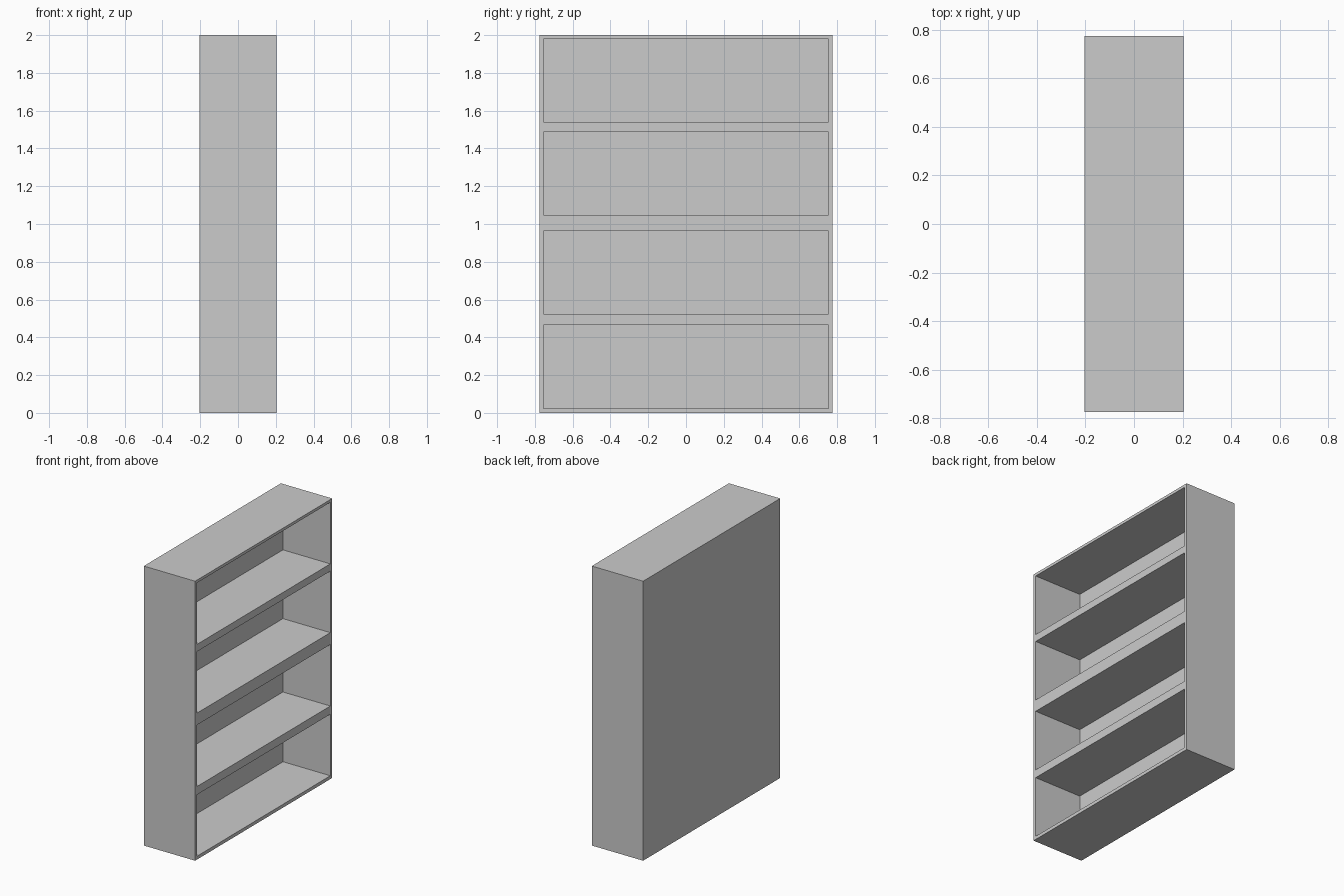
import bpy

if "Cube" in bpy.data.objects:
    bpy.data.objects.remove(bpy.data.objects["Cube"])

HALF_X, HALF_Y, HEIGHT = 0.203, 0.775, 2.0
BACK_X = -0.172          # inner face of the back panel
INNER_Y = 0.754          # inner faces of the side panels
BAYS = [0.024, 0.523, 1.048, 1.54]   # floor height of each bay
BAY_HEIGHT = 0.44


def box(name, lo, hi):
    centre = [(a + b) / 2 for a, b in zip(lo, hi)]
    bpy.ops.mesh.primitive_cube_add(size=1, location=centre)
    ob = bpy.context.object
    ob.name = name
    ob.scale = [b - a for a, b in zip(lo, hi)]
    bpy.ops.object.transform_apply(location=True, rotation=False, scale=True)
    return ob


# Solid carcass
shelf = box("bookcase", (-HALF_X, -HALF_Y, 0), (HALF_X, HALF_Y, HEIGHT))

# Four open bays cut in from the +x side
cutters = []
for z in BAYS:
    cutter = box("bay_cutter", (BACK_X, -INNER_Y, z),
                 (HALF_X + 0.1, INNER_Y, z + BAY_HEIGHT))
    cutter.hide_render = True
    mod = shelf.modifiers.new("bay", 'BOOLEAN')
    mod.operation = 'DIFFERENCE'
    mod.solver = 'EXACT'
    mod.object = cutter
    cutters.append(cutter)

# Bake the cuts and drop the cutters
bpy.ops.object.select_all(action='DESELECT')
bpy.context.view_layer.objects.active = shelf
shelf.select_set(True)
for mod in list(shelf.modifiers):
    bpy.ops.object.modifier_apply(modifier=mod.name)
for cutter in cutters:
    bpy.data.objects.remove(cutter)
